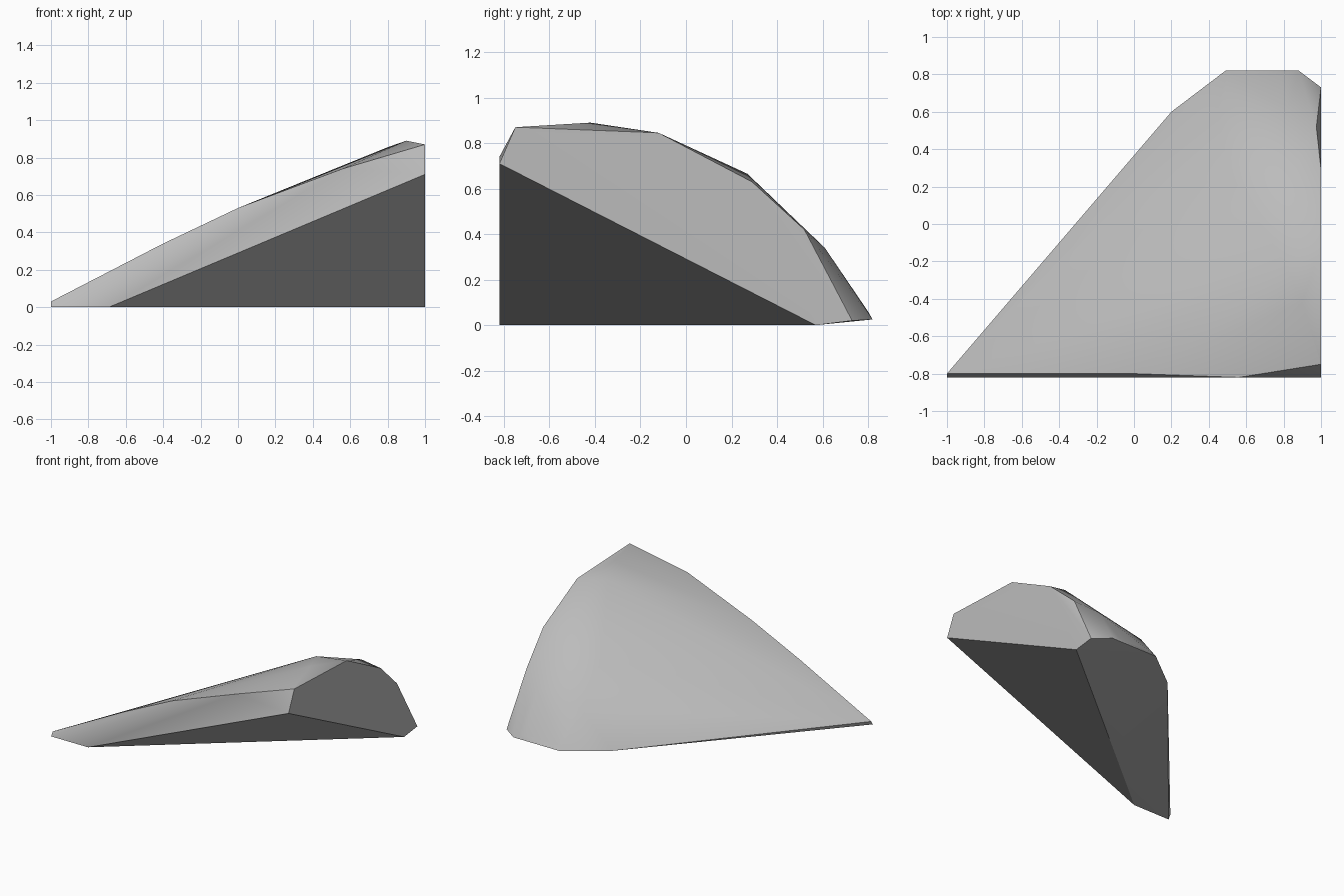
import bpy
import bmesh
import math


def remove_default_cube():
    cube = bpy.data.objects.get("Cube")
    if cube is not None:
        bpy.data.objects.remove(cube, do_unlink=True)


def make_material(name, colour):
    material = bpy.data.materials.new(name)
    material.use_nodes = True
    material.diffuse_color = colour
    shader = next(node for node in material.node_tree.nodes
                  if node.type == "BSDF_PRINCIPLED")
    shader.inputs["Base Color"].default_value = colour
    return material


def build_convex_stone(name, outlines, material):
    """Wrap the corner outlines in a convex skin and merge its flat faces."""
    bm = bmesh.new()
    for outline in outlines:
        for corner in outline:
            bm.verts.new(corner)
    hull = bmesh.ops.convex_hull(bm, input=bm.verts[:], use_existing_faces=False)
    unused = {item for item in hull["geom_interior"] + hull["geom_unused"]
              if isinstance(item, bmesh.types.BMVert)}
    bmesh.ops.delete(bm, geom=list(unused), context="VERTS")
    bmesh.ops.dissolve_limit(bm, angle_limit=math.radians(1),
                             verts=bm.verts[:], edges=bm.edges[:])
    bmesh.ops.recalc_face_normals(bm, faces=bm.faces[:])
    mesh = bpy.data.meshes.new(name)
    bm.to_mesh(mesh)
    bm.free()
    mesh.materials.append(material)
    stone = bpy.data.objects.new(name, mesh)
    bpy.context.collection.objects.link(stone)
    return stone


def smooth_soft_edges(stone, degrees):
    bpy.ops.object.select_all(action="DESELECT")
    stone.select_set(True)
    bpy.context.view_layer.objects.active = stone
    bpy.ops.object.shade_smooth_by_angle(angle=math.radians(degrees))


remove_default_cube()
stone_grey = make_material("stone grey", (0.5, 0.5, 0.5, 1))

# Three corners of the large slanted underside cut
underside_cut = [(-0.69, -0.82, 0), (1, -0.82, 0.71), (1, 0.57, 0)]

# Rim of the base, from the thin tip round to the blunt back
base_rim = [(-1, -0.82, 0), (-1, -0.8, 0.03), (0.2, 0.6, 0.02),
            (0.49, 0.82, 0.025), (0.88, 0.82, 0.025), (1, 0.73, 0.02)]

# Upper edge of the front face
front_edge = [(-0.98, -0.8, 0.04), (-0.4, -0.8, 0.34), (0, -0.8, 0.53),
              (0.56, -0.82, 0.74), (1, -0.75, 0.87)]

# Upper edge of the flat side
side_edge = [(1, -0.12, 0.845), (1, 0.29, 0.63), (0.975, 0.52, 0.42)]

# Crown and rounded back
crown = [(0.9, -0.42, 0.89), (0.8, -0.2, 0.855), (0.85, 0.27, 0.665),
         (0.5, 0.3, 0.53), (0.82, 0.61, 0.34), (0.45, 0.61, 0.27),
         (0.8, 0.8, 0.06), (0.52, 0.8, 0.06)]

rock = build_convex_stone(
    "wedge_rock",
    [underside_cut, base_rim, front_edge, side_edge, crown],
    stone_grey)
smooth_soft_edges(rock, 30)
